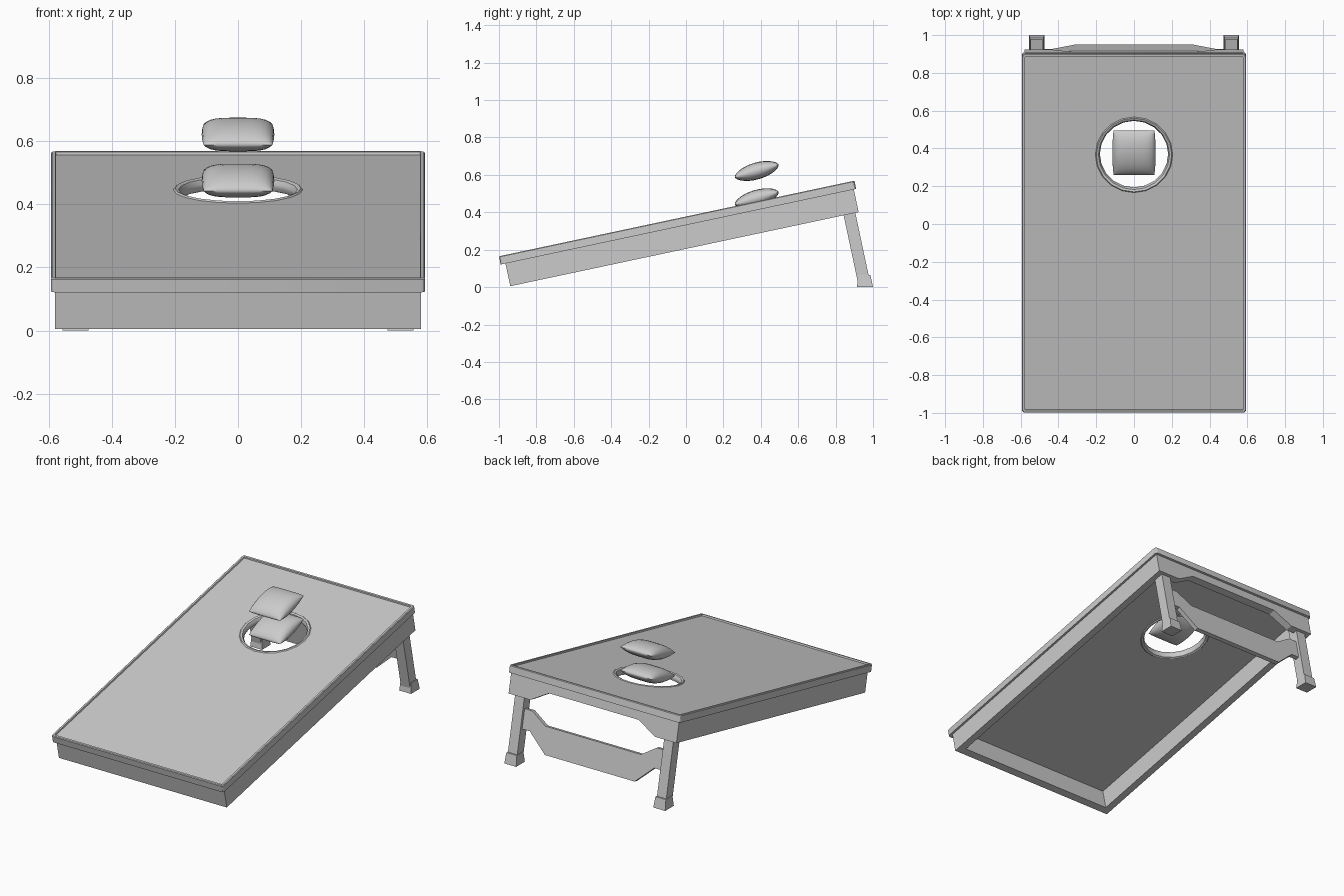
import bpy, bmesh, math
from mathutils import Matrix, Vector

if "Cube" in bpy.data.objects:
    bpy.data.objects.remove(bpy.data.objects["Cube"])

# Board frame: x across, y up the slope, z normal to the board (top edge at z = 0)
TILT = Matrix.Translation((0, -1, 0.165)) @ Matrix.Rotation(math.radians(12), 4, 'X')
LENGTH, HALF_W = 1.943, 0.593


def finish(bm, name, matrix=TILT, smooth=None):
    bmesh.ops.recalc_face_normals(bm, faces=bm.faces[:])
    me = bpy.data.meshes.new(name)
    bm.to_mesh(me)
    bm.free()
    me.transform(matrix)
    ob = bpy.data.objects.new(name, me)
    bpy.context.collection.objects.link(ob)
    if smooth:
        bpy.ops.object.select_all(action='DESELECT')
        ob.select_set(True)
        bpy.context.view_layer.objects.active = ob
        bpy.ops.object.shade_smooth_by_angle(angle=math.radians(smooth))
    return ob


def loft(bm, loops):
    """Skin closed loops of equal length; return vertex rings."""
    rings = [[bm.verts.new(p) for p in lp] for lp in loops]
    for a, b in zip(rings, rings[1:]):
        n = len(a)
        for i in range(n):
            j = (i + 1) % n
            bm.faces.new((a[i], a[j], b[j], b[i]))
    return rings


def solid(name, start, end, matrix=TILT):
    bm = bmesh.new()
    rings = loft(bm, [start, end])
    bm.faces.new(rings[0])
    bm.faces.new(rings[1])
    return finish(bm, name, matrix)


def rect(x0, x1, y0, y1, z):
    return [(x0, y0, z), (x1, y0, z), (x1, y1, z), (x0, y1, z)]


def box(name, x0, x1, y0, y1, z0, z1):
    return solid(name, rect(x0, x1, y0, y1, z0), rect(x0, x1, y0, y1, z1))


def plate(name, profile, y0, y1):
    """Upright plate from an (x, z) outline."""
    return solid(name, [(x, y0, z) for x, z in profile], [(x, y1, z) for x, z in profile])


def round_rect(inset, z, r):
    pts = []
    for k, (sx, sy) in enumerate([(1, 1), (-1, 1), (-1, -1), (1, -1)]):
        cx = sx * (HALF_W - inset - r)
        cy = LENGTH / 2 + sy * (LENGTH / 2 - inset - r)
        for s in range(4):
            a = math.radians(90 * k + 30 * s)
            pts.append((cx + r * math.cos(a), cy + r * math.sin(a), z))
    return pts


def circle(r, z, n=20):
    return [(r * math.cos(2 * math.pi * i / n), 1.395 + r * math.sin(2 * math.pi * i / n), z)
            for i in range(n)]


def ring_edges(bm, ring):
    return [bm.edges.get((ring[i], ring[i - 1])) for i in range(len(ring))]


# Board top: raised rim, recessed panel and round hole with rolled edge
bm = bmesh.new()
rim = loft(bm, [round_rect(0, -0.045, 0.015), round_rect(0, -0.004, 0.015),
                round_rect(0.004, 0, 0.012), round_rect(0.015, 0, 0.004),
                round_rect(0.017, -0.009, 0.004)])
hole = loft(bm, [circle(r, z) for r, z in ((0.205, -0.009), (0.2, -0.004), (0.188, -0.008),
                                           (0.181, -0.022), (0.181, -0.032), (0.188, -0.046),
                                           (0.2, -0.05), (0.205, -0.045))])
for outer, inner in ((rim[-1], hole[0]), (rim[0], hole[-1])):
    bmesh.ops.triangle_fill(bm, use_beauty=True, use_dissolve=False,
                            edges=ring_edges(bm, outer) + ring_edges(bm, inner))
finish(bm, "board_top", smooth=30)

# Frame rails under the board
BOT, RAIL = -0.169, 0.045
box("front_rail", -0.58, 0.58, 0.026, 0.026 + RAIL, BOT, -0.045)
for side, s in (("left", -1), ("right", 1)):
    xa, xb = sorted((s * (0.58 - RAIL), s * 0.58))
    box(side + "_rail", xa, xb, 0.026 + RAIL, 1.91, BOT, -0.045)
plate("back_rail", [(-0.58, -0.045), (-0.58, BOT), (-0.43, BOT), (-0.31, -0.1),
                    (0.31, -0.1), (0.43, BOT), (0.58, BOT), (0.58, -0.045)], 1.93 - RAIL, 1.93)

# Back legs with flared feet standing flat on the ground
for side, s in (("left", -1), ("right", 1)):
    c = s * 0.515
    box(side + "_leg", c - 0.032, c + 0.032, 1.848, 1.912, -0.55, -0.045)
    solid(side + "_foot", rect(c - 0.041, c + 0.041, 0.914, 1.0, 0),
          rect(c - 0.036, c + 0.036, 0.921, 0.986, 0.064), Matrix())

# Cross brace between the legs, dropped in the middle
plate("leg_brace", [(-0.49, -0.24), (-0.43, -0.24), (-0.33, -0.305), (0.33, -0.305),
                    (0.43, -0.24), (0.49, -0.24), (0.49, -0.36), (0.43, -0.36),
                    (0.31, -0.47), (-0.31, -0.47), (-0.43, -0.36), (-0.49, -0.36)],
      1.868, 1.894)


# Bean bags: soft square pillows
def bean_bag(name, z, n=14):
    bm = bmesh.new()
    f = [math.sin(math.pi * (i / n - 0.5)) for i in range(n + 1)]
    for sign in (1, -1):
        g = []
        for s in f:
            row = []
            for t in f:
                h = 0.045 * max(0, 1 - s ** 4) ** 0.5 * max(0, 1 - t * t) ** 0.6
                x = 0.115 * s * (1 - 0.06 * t * t)
                y = 0.122 * t
                row.append(bm.verts.new((x, y, sign * h)))
            g.append(row)
        for i in range(n):
            for j in range(n):
                bm.faces.new((g[i][j], g[i + 1][j], g[i + 1][j + 1], g[i][j + 1]))
    bmesh.ops.remove_doubles(bm, verts=bm.verts[:], dist=1e-5)
    m = Matrix.Translation((0, 0.378, z)) @ Matrix.Rotation(math.radians(16), 4, 'X')
    finish(bm, name, m, smooth=50)


bean_bag("lower_bean_bag", 0.475)
bean_bag("upper_bean_bag", 0.621)
